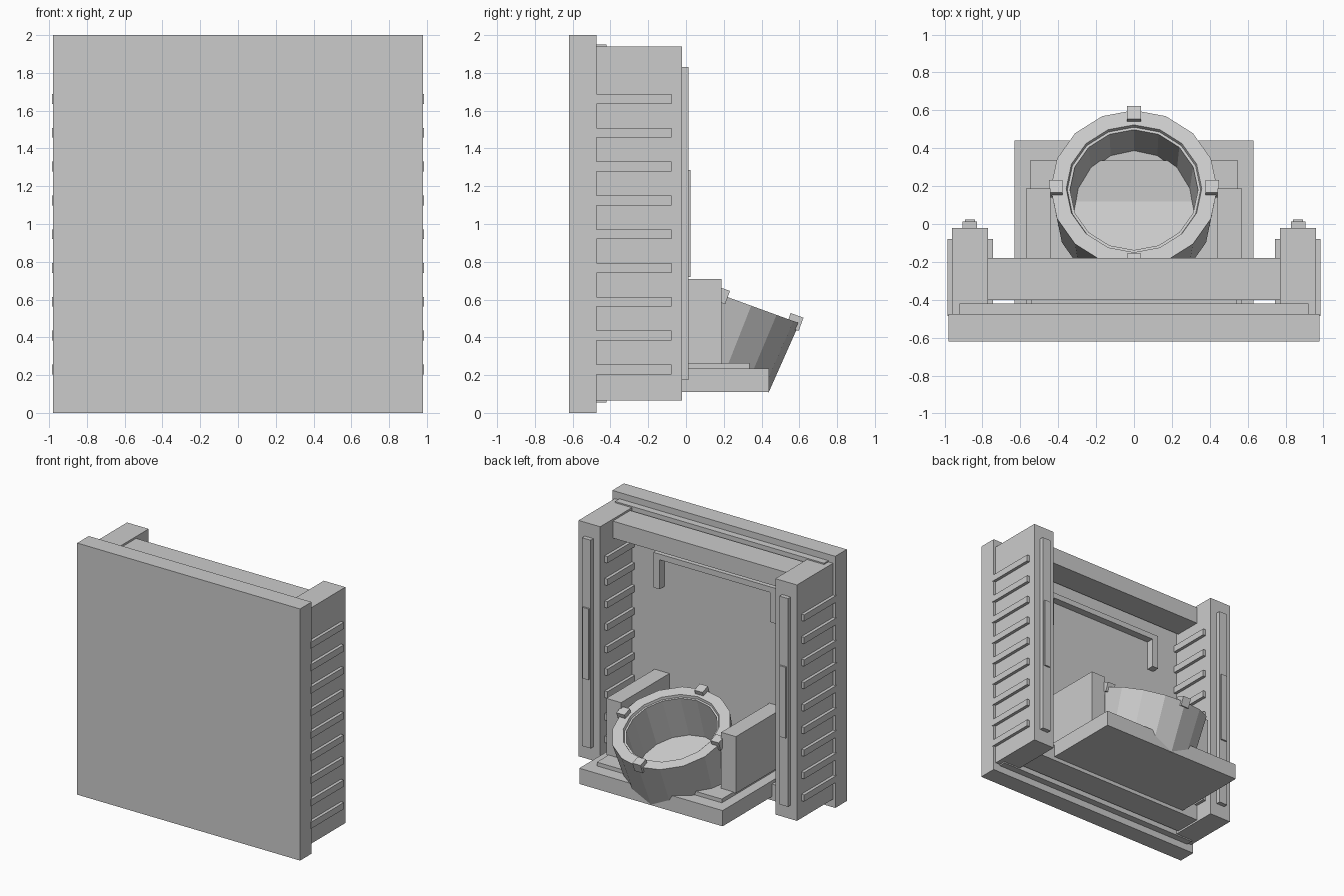
import bpy, bmesh, math
from mathutils import Matrix

if "Cube" in bpy.data.objects:
    bpy.data.objects.remove(bpy.data.objects["Cube"])


def finish(name, bm, matrix=None):
    bmesh.ops.recalc_face_normals(bm, faces=bm.faces)
    mesh = bpy.data.meshes.new(name)
    bm.to_mesh(mesh)
    bm.free()
    ob = bpy.data.objects.new(name, mesh)
    bpy.context.collection.objects.link(ob)
    if matrix:
        ob.matrix_world = matrix
    return ob


def box(name, x, y, z, matrix=None):
    """Box from (min, max) ranges."""
    bm = bmesh.new()
    bmesh.ops.create_cube(bm, size=1)
    for v in bm.verts:
        for i, (lo, hi) in enumerate((x, y, z)):
            v.co[i] = (lo + hi) / 2 + v.co[i] * (hi - lo)
    return finish(name, bm, matrix)


def pair(name, x, y, z):
    """Box and its mirror image across x = 0."""
    box(name + "_right", x, y, z)
    box(name + "_left", (-x[1], -x[0]), y, z)


def lathe(name, profile, sides, matrix):
    """Open (radius, height) profile turned about z, capped at both ends."""
    bm = bmesh.new()
    rings = [[bm.verts.new((r * math.cos(2 * math.pi * i / sides),
                            r * math.sin(2 * math.pi * i / sides), h))
              for i in range(sides)] for r, h in profile]
    for a, b in zip(rings, rings[1:]):
        for i in range(sides):
            j = (i + 1) % sides
            bm.faces.new((a[i], a[j], b[j], b[i]))
    bm.faces.new(rings[0])
    bm.faces.new(rings[-1])
    return finish(name, bm, matrix)


# Front slab and the inner panel behind it
box("front_panel", (-.98, .98), (-.62, -.475), (0, 2))
box("inner_panel", (-.92, .92), (-.48, -.42), (.055, 1.95))

# Side columns with cross beams
pair("column", (.77, .96), (-.475, -.022), (.065, 1.94))
box("top_beam", (-.78, .78), (-.40, -.18), (1.79, 1.925))
box("bottom_beam", (-.78, .78), (-.40, -.18), (.08, .21))

# Ribs running through the columns
for i in range(9):
    z = .23 + i * .179
    pair(f"rib_{i + 1}", (.745, .985), (-.487, -.078), (z - .026, z + .026))

# Layered strips on the rear of the columns
pair("rear_strip", (.83, .905), (-.03, .012), (.175, 1.83))
pair("rear_inset", (.84, .893), (0, .024), (.72, 1.285))

# Bracket on the inner panel
box("bracket_bar", (-.54, .54), (-.43, -.36), (1.625, 1.67))
pair("bracket_leg", (.485, .54), (-.43, -.36), (1.39, 1.64))

# Shelf, its raised tray and the side blocks
box("shelf", (-.63, .63), (-.42, .44), (.11, .235))
box("shelf_tray", (-.55, .55), (-.42, .335), (.23, .265))
pair("side_block", (.44, .57), (-.42, .187), (.26, .71))

# Tilted basin, origin at the centre of its rim
tilt = Matrix.Translation((0, .187, .625)) @ Matrix.Rotation(math.radians(-20), 4, 'X')
lathe("basin", [(.412, -.40), (.44, 0), (.358, 0), (.352, -.02),
                (.338, -.02), (.318, -.362)], 16, tilt)

# Four clips on the rim
for i in range(4):
    turn = tilt @ Matrix.Rotation(i * math.pi / 2, 4, 'Z')
    box(f"rim_clip_{i + 1}", (.378, .45), (-.036, .036), (-.04, .035), turn)
